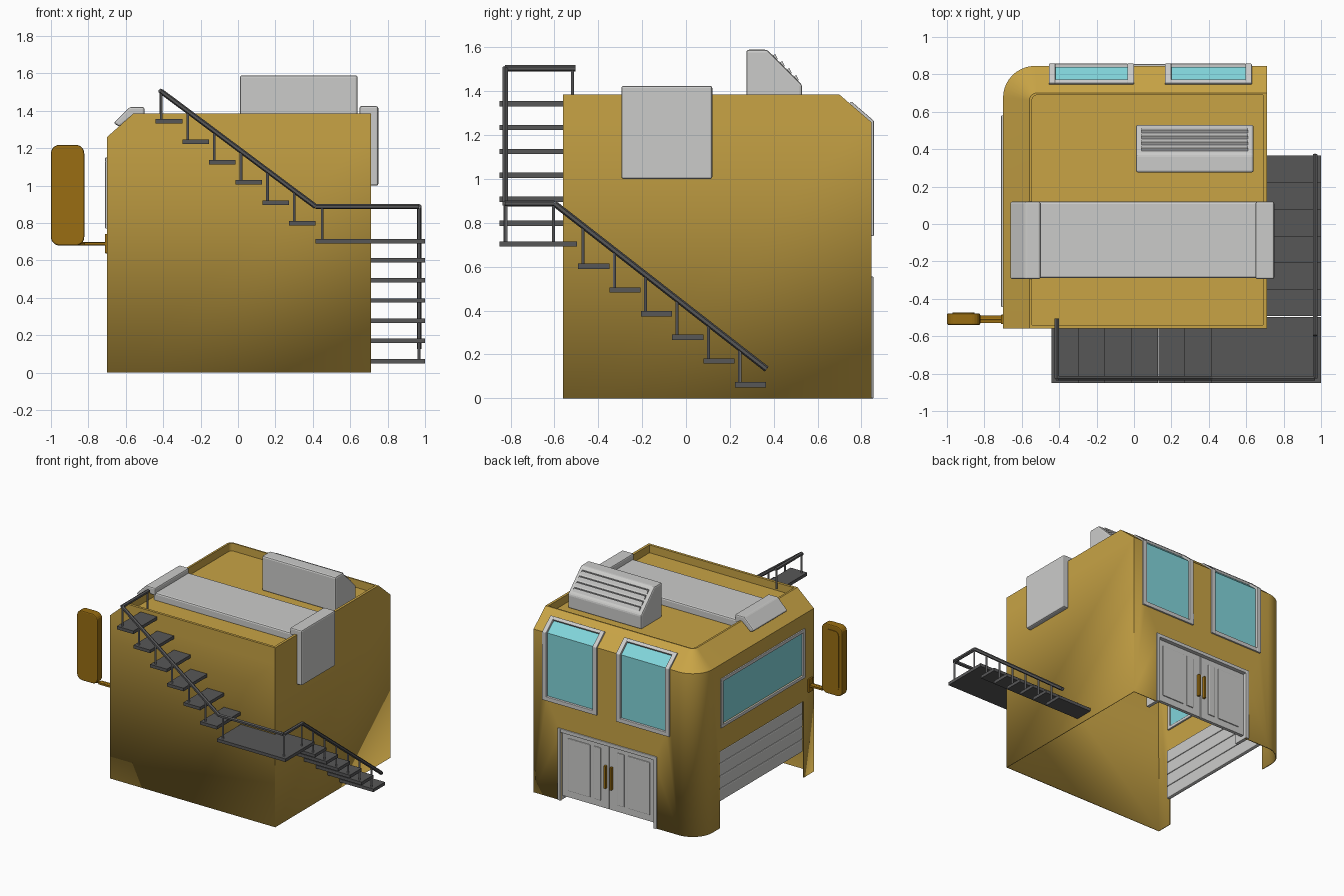
import bpy, bmesh, math
from mathutils import Vector

if "Cube" in bpy.data.objects:
    bpy.data.objects.remove(bpy.data.objects["Cube"])


def material(name, col):
    m = bpy.data.materials.new(name)
    m.diffuse_color = (*col, 1)
    m.use_nodes = True
    m.node_tree.nodes["Principled BSDF"].inputs["Base Color"].default_value = m.diffuse_color
    return m


GOLD = material("gold wall", (0.58, 0.37, 0.06))
BROWN = material("brown metal", (0.32, 0.155, 0.006))
LIGHT = material("light grey", (0.6, 0.6, 0.59))
DARK = material("dark grey", (0.095, 0.095, 0.097))
MID = material("mid grey", (0.3, 0.3, 0.31))
GLASS = material("teal glass", (0.22, 0.66, 0.7))


def finish(name, bm, mat, bevel=0):
    bmesh.ops.recalc_face_normals(bm, faces=bm.faces)
    me = bpy.data.meshes.new(name)
    bm.to_mesh(me)
    bm.free()
    ob = bpy.data.objects.new(name, me)
    bpy.context.collection.objects.link(ob)
    me.materials.append(mat)
    if bevel:
        b = ob.modifiers.new("bevel", 'BEVEL')
        b.width, b.segments = bevel, 2
    return ob


def prism(name, pts, axis, a, b, mat, bevel=0):
    """Extrude a 2D outline along x (pts are y,z) or along y (pts are x,z)."""
    bm = bmesh.new()
    put = (lambda p, t: (t, p[0], p[1])) if axis == 'x' else (lambda p, t: (p[0], t, p[1]))
    r0 = [bm.verts.new(put(p, a)) for p in pts]
    r1 = [bm.verts.new(put(p, b)) for p in pts]
    n = len(pts)
    for i in range(n):
        bm.faces.new((r0[i], r0[(i + 1) % n], r1[(i + 1) % n], r1[i]))
    bm.faces.new(r0)
    bm.faces.new(r1)
    return finish(name, bm, mat, bevel)


def box(name, x0, x1, y0, y1, z0, z1, mat, bevel=0):
    return prism(name, [(x0, z0), (x1, z0), (x1, z1), (x0, z1)], 'y', y0, y1, mat, bevel)


def rod(name, p, q, r, mat, sides=8):
    p, q = Vector(p), Vector(q)
    bm = bmesh.new()
    bmesh.ops.create_cone(bm, cap_ends=True, segments=sides, radius1=r, radius2=r, depth=(q - p).length)
    rot = (q - p).to_track_quat('Z', 'Y')
    for v in bm.verts:
        v.co = rot @ v.co + (p + q) / 2
    return finish(name, bm, mat)


def bent(z0, t, d0, d1, t0=None):
    """Y-Z strip following the back wall and its sloped top, between two offsets."""
    def off(d):
        end = lambda k: (0.845 - 0.145 * k + 0.653 * d, 1.26 + 0.125 * k + 0.757 * d)
        if t0 is not None:
            return [end(t0), end(t)]
        return [(0.845 + d, z0), (0.845 + d, 1.26 + 0.458 * d), end(t)]
    return off(d1) + off(d0)[::-1]


# --- building shell: open bottom, one round corner, sloped top, sunken roof
def outline(xl, yb, r, xr, yf, z):
    arc = [(xl + r - r * math.sin(a), yb - r + r * math.cos(a), z)
           for a in [math.pi / 2 * i / 10 for i in range(11)]]
    return [(xr, yf, z), (xr, yb, z)] + arc + [(xl, yf, z)]


bm = bmesh.new()
rings = [[bm.verts.new(p) for p in outline(*o)] for o in (
    (-0.70, 0.845, 0.17, 0.71, -0.56, 0),
    (-0.70, 0.845, 0.17, 0.71, -0.56, 1.26),
    (-0.56, 0.70, 0.04, 0.71, -0.56, 1.385),
    (-0.545, 0.69, 0.03, 0.69, -0.54, 1.385),
    (-0.545, 0.69, 0.03, 0.69, -0.54, 1.325))]
for a, b in zip(rings, rings[1:]):
    for i in range(len(a)):
        j = (i + 1) % len(a)
        bm.faces.new((a[i], a[j], b[j], b[i]))
bm.faces.new(rings[-1])
body = finish("building_shell", bm, GOLD)
bpy.context.view_layer.objects.active = body
body.select_set(True)
bpy.ops.object.shade_smooth_by_angle(angle=math.radians(25))
body.modifiers.new("thickness", 'SOLIDIFY').thickness = 0.01

WINDOWS = [(-0.455, 0.0), (0.165, 0.63)]
cutters = [box("cut_door", -0.32, 0.475, 0.7, 1, -0.1, 0.53, GOLD),
           box("cut_garage", -0.8, -0.6, -0.435, 0.585, -0.1, 0.59, GOLD),
           box("cut_side_window", -0.8, -0.6, -0.42, 0.555, 0.795, 1.125, GOLD)]
cutters += [prism("cut_window", bent(0.765, 0.58, -0.05, 0.05), 'x', a + 0.03, b - 0.03, GOLD)
            for a, b in WINDOWS]
for c in cutters:
    m = body.modifiers.new("cut", 'BOOLEAN')
    m.object, m.operation, m.solver = c, 'DIFFERENCE', 'EXACT'
for m in list(body.modifiers):
    bpy.ops.object.modifier_apply(modifier=m.name)
for c in cutters:
    bpy.data.objects.remove(c)

# --- back windows bending over the sloped top
for a, b in WINDOWS:
    for s in (a, b - 0.035):
        prism("window_side", bent(0.74, 0.68, -0.02, 0.012), 'x', s, s + 0.035, LIGHT, 0.004)
    box("window_sill", a + 0.03, b - 0.03, 0.825, 0.857, 0.74, 0.772, LIGHT, 0.004)
    prism("window_head", bent(0, 0.68, -0.02, 0.012, 0.54), 'x', a + 0.03, b - 0.03, LIGHT, 0.004)
    prism("window_glass", bent(0.765, 0.56, -0.015, -0.006), 'x', a + 0.03, b - 0.03, GLASS)

# --- side window
for z in (0.77, 1.125):
    box("side_window_rail", -0.71, -0.68, -0.445, 0.58, z, z + 0.025, LIGHT, 0.004)
for y in (-0.445, 0.555):
    box("side_window_post", -0.71, -0.68, y, y + 0.025, 0.79, 1.13, LIGHT, 0.004)
box("side_window_glass", -0.696, -0.688, -0.425, 0.56, 0.79, 1.13, GLASS)

# --- partly raised garage door made of slats
for i in range(4):
    z = 0.2 + i * 0.0975
    box("garage_slat", -0.695, -0.665, -0.435, 0.585, z, z + 0.0975, LIGHT, 0.008)

# --- double door with frame, panels and handles
for x in (-0.345, 0.475):
    box("door_post", x, x + 0.027, 0.735, 0.855, 0, 0.555, LIGHT, 0.004)
box("door_head", -0.32, 0.477, 0.735, 0.855, 0.527, 0.555, LIGHT, 0.004)
for s in (-1, 1):
    c = 0.078
    span = lambda u, v: sorted((c + s * u, c + s * v))
    box("door_leaf", *span(0.003, 0.397), 0.80, 0.825, 0.03, 0.53, LIGHT)
    box("door_wide_panel", *span(0.16, 0.35), 0.82, 0.832, 0.08, 0.485, LIGHT, 0.005)
    box("door_narrow_panel", *span(0.07, 0.13), 0.82, 0.832, 0.08, 0.485, LIGHT, 0.005)
    box("door_handle", *span(0.016, 0.034), 0.825, 0.85, 0.19, 0.365, BROWN, 0.004)

# --- roof cover strip with end caps
box("roof_strip", -0.52, 0.68, -0.29, 0.12, 1.315, 1.382, LIGHT, 0.012)
prism("roof_strip_left_cap", [(-0.665, 1.335), (-0.58, 1.42), (-0.5, 1.42), (-0.5, 1.36),
                              (-0.57, 1.365), (-0.635, 1.315)], 'y', -0.295, 0.12, LIGHT, 0.01)
prism("roof_strip_right_cap", [(0.65, 1.37), (0.65, 1.425), (0.75, 1.425), (0.75, 1.0),
                               (0.705, 1.0), (0.705, 1.37)], 'y', -0.295, 0.12, LIGHT, 0.01)

# --- roof vent unit with louvres on its slope
prism("vent_unit", [(0.275, 1.32), (0.275, 1.59), (0.37, 1.59), (0.53, 1.43), (0.53, 1.32)],
      'x', 0.01, 0.64, LIGHT, 0.012)
for i in range(4):
    y, z = 0.393 + i * 0.032, 1.567 - i * 0.032
    prism("vent_louvre", [(y, z - 0.005), (y + 0.014, z + 0.003), (y + 0.026, z - 0.02), (y + 0.01, z - 0.025)],
          'x', 0.04, 0.61, LIGHT)
    box("vent_slot", 0.04, 0.61, y - 0.006, y + 0.002, z - 0.012, z + 0.002, MID)

# --- stairs: front flight, landing, side flight
T = 0.024
for i in range(6):
    x, z = -0.44 + i * 0.1425, 1.332 - i * 0.109
    box("front_step", x, x + 0.142, -0.85, -0.555, z, z + T, DARK)
    y, z = -0.492 + i * 0.143, 0.59 - i * 0.108
    box("side_step", 0.705, 1.0, y, y + 0.142, z, z + T, DARK)
box("landing", 0.415, 1.0, -0.85, -0.555, 0.692, 0.716, DARK)
box("landing_extension", 0.71, 1.0, -0.555, -0.497, 0.692, 0.716, DARK)

# --- handrail and balusters
path = [(-0.412, -0.505, 1.505), (-0.412, -0.825, 1.505), (0.415, -0.825, 0.888), (0.968, -0.825, 0.888),
        (0.968, -0.6, 0.888), (0.968, 0.368, 0.133)]
for p, q in zip(path, path[1:]):
    rod("handrail", p, q, 0.014, DARK, 6)
rod("top_baluster", (-0.412, -0.517, 1.35), (-0.412, -0.517, 1.5), 0.007, MID)
for i in range(6):
    x = -0.41 + i * 0.142
    rod("front_baluster", (x, -0.825, 1.345 - i * 0.109), (x, -0.825, 1.503 - (x + 0.412) * 0.746), 0.007, MID)
    y = -0.47 + i * 0.143
    rod("side_baluster", (0.968, y, 0.605 - i * 0.108), (0.968, y, 0.888 - (y + 0.6) * 0.78), 0.007, MID)
for x, y in ((0.45, -0.825), (0.968, -0.82), (0.968, -0.605)):
    rod("landing_baluster", (x, y, 0.71), (x, y, 0.885), 0.007, MID)


# --- hanging sign, left blank, on a wall bracket
def rounded(x0, x1, z0, z1, r):
    return [(cx + r * math.cos(math.radians(a0 + k * 18)), cz + r * math.sin(math.radians(a0 + k * 18)))
            for cx, cz, a0 in ((x1 - r, z1 - r, 0), (x0 + r, z1 - r, 90), (x0 + r, z0 + r, 180), (x1 - r, z0 + r, 270))
            for k in range(6)]


prism("sign_board", rounded(-1.0, -0.822, 0.68, 1.218, 0.045), 'y', -0.54, -0.478, BROWN, 0.008)
prism("sign_panel", rounded(-0.97, -0.852, 0.72, 1.18, 0.03), 'y', -0.48, -0.473, BROWN)
rod("sign_arm", (-0.86, -0.51, 0.69), (-0.70, -0.51, 0.69), 0.01, BROWN)
box("sign_arm_sleeve", -0.82, -0.70, -0.53, -0.49, 0.683, 0.697, BROWN)
box("sign_wall_plate", -0.712, -0.695, -0.535, -0.485, 0.638, 0.742, BROWN, 0.004)
